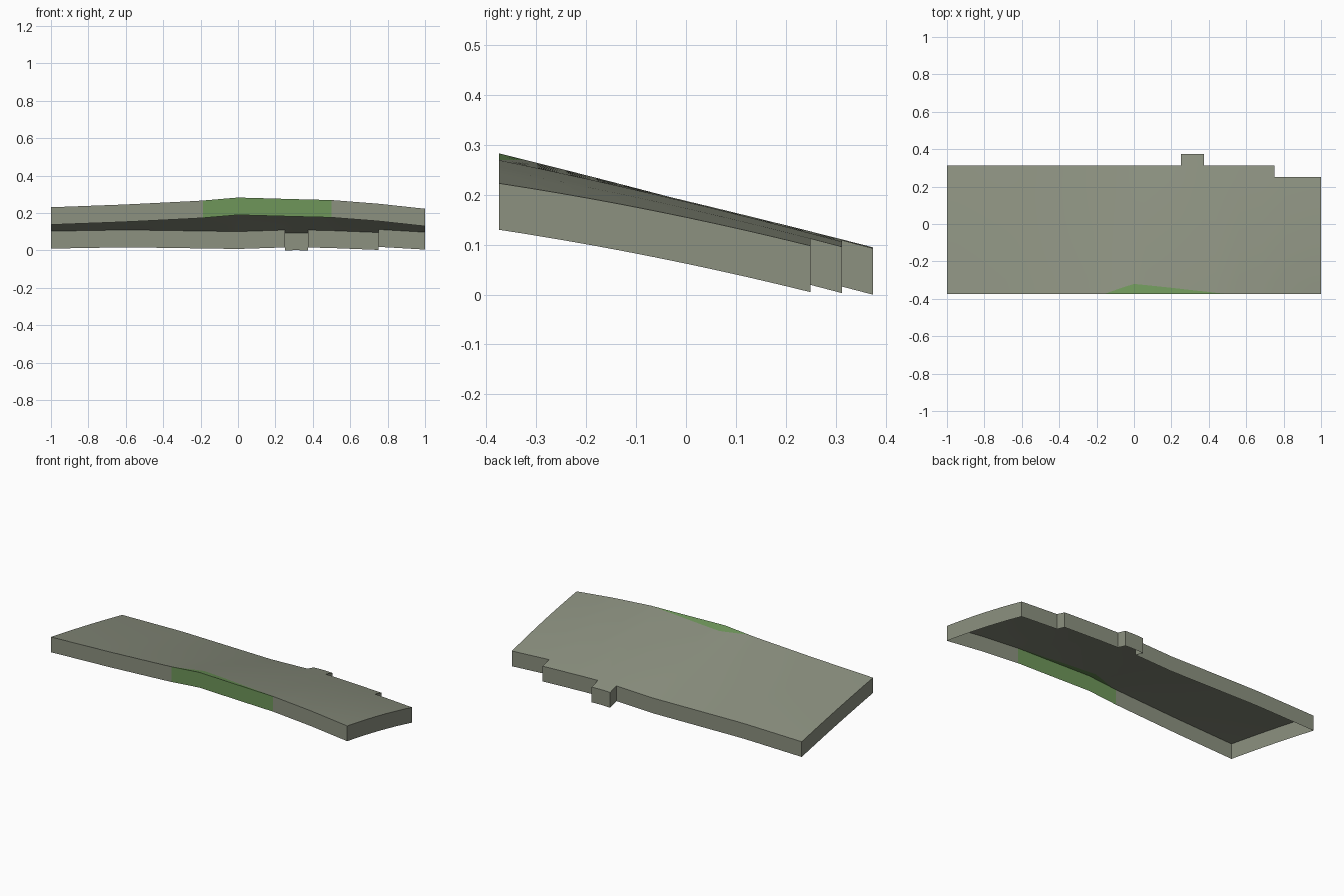
import bpy, bmesh
from mathutils import Vector

cube = bpy.data.objects.get("Cube")
if cube:
    bpy.data.objects.remove(cube, do_unlink=True)

CELL = 0.0625      # grid spacing
DEPTH = 0.093      # height of the skirt walls
GRASS_Z = 0.2695   # ground above this height is grassy

# Ground heights along x at the front, middle and back of the slab
XS = [-1, -0.6, -0.2, 0, 0.3, 0.5, 0.75, 1]
ROWS = {
    -0.375: [0.231, 0.246, 0.266, 0.283, 0.2745, 0.2695, 0.25, 0.223],
    0.0: [0.165, 0.175, 0.183, 0.187, 0.188, 0.186, 0.173, 0.155],
    0.3125: [0.103, 0.11, 0.104, 0.101, 0.111, 0.106, 0.096, 0.082],
}


def along(row, x):
    for i in range(len(XS) - 1):
        if x <= XS[i + 1]:
            t = (x - XS[i]) / (XS[i + 1] - XS[i])
            return row[i] + t * (row[i + 1] - row[i])
    return row[-1]


def height(x, y):
    total = 0
    for yk, row in ROWS.items():
        w = 1
        for yj in ROWS:
            if yj != yk:
                w *= (y - yj) / (yk - yj)
        total += w * along(row, x)
    return total


def inside(x, y):
    # Main slab, with a notch in the back left corner and a small back tab
    if y > 0.3125:
        return 0.25 < x < 0.375
    return not (x > 0.75 and y > 0.25)


def material(name, rgb):
    m = bpy.data.materials.new(name)
    m.use_nodes = True
    m.diffuse_color = (*rgb, 1)
    bsdf = m.node_tree.nodes["Principled BSDF"]
    bsdf.inputs["Base Color"].default_value = (*rgb, 1)
    bsdf.inputs["Roughness"].default_value = 0.9
    return m


# Ground surface
bm = bmesh.new()
verts = {}


def vert(i, j):
    if (i, j) not in verts:
        x, y = -1 + i * CELL, -0.375 + j * CELL
        verts[i, j] = bm.verts.new((x, y, height(x, y)))
    return verts[i, j]


for i in range(32):
    for j in range(12):
        if inside(-1 + (i + 0.5) * CELL, -0.375 + (j + 0.5) * CELL):
            bm.faces.new([vert(i, j), vert(i + 1, j), vert(i + 1, j + 1), vert(i, j + 1)])

# Cut the grassy crest along a level line
bmesh.ops.bisect_plane(bm, geom=bm.verts[:] + bm.edges[:] + bm.faces[:], dist=1e-5,
                       plane_co=Vector((0, 0, GRASS_Z)), plane_no=Vector((0, 0, 1)))
for f in bm.faces:
    f.material_index = int(f.calc_center_median().z > GRASS_Z)

# Skirt walls around the rim, open underneath
rim = [e for e in bm.edges if e.is_boundary]
skirt = bmesh.ops.extrude_edge_only(bm, edges=rim)["geom"]
for v in skirt:
    if isinstance(v, bmesh.types.BMVert):
        v.co.z -= DEPTH
bmesh.ops.recalc_face_normals(bm, faces=bm.faces[:])
bm.normal_update()
if sum(f.normal.z for f in bm.faces) < 0:
    bmesh.ops.reverse_faces(bm, faces=bm.faces[:])
    bm.normal_update()
for f in bm.faces:
    if abs(f.normal.z) < 0.1:
        c = f.calc_center_median()
        f.material_index = int(f.normal.y < -0.9 and c.y < -0.37 and -0.1875 < c.x < 0.5)

mesh = bpy.data.meshes.new("ground_slab")
bm.to_mesh(mesh)
bm.free()
mesh.materials.append(material("stone_grey", (0.262, 0.283, 0.216)))
mesh.materials.append(material("grass_green", (0.156, 0.305, 0.102)))
slab = bpy.data.objects.new("ground_slab", mesh)
bpy.context.collection.objects.link(slab)

bpy.context.view_layer.objects.active = slab
slab.select_set(True)
bpy.ops.object.shade_smooth_by_angle()
